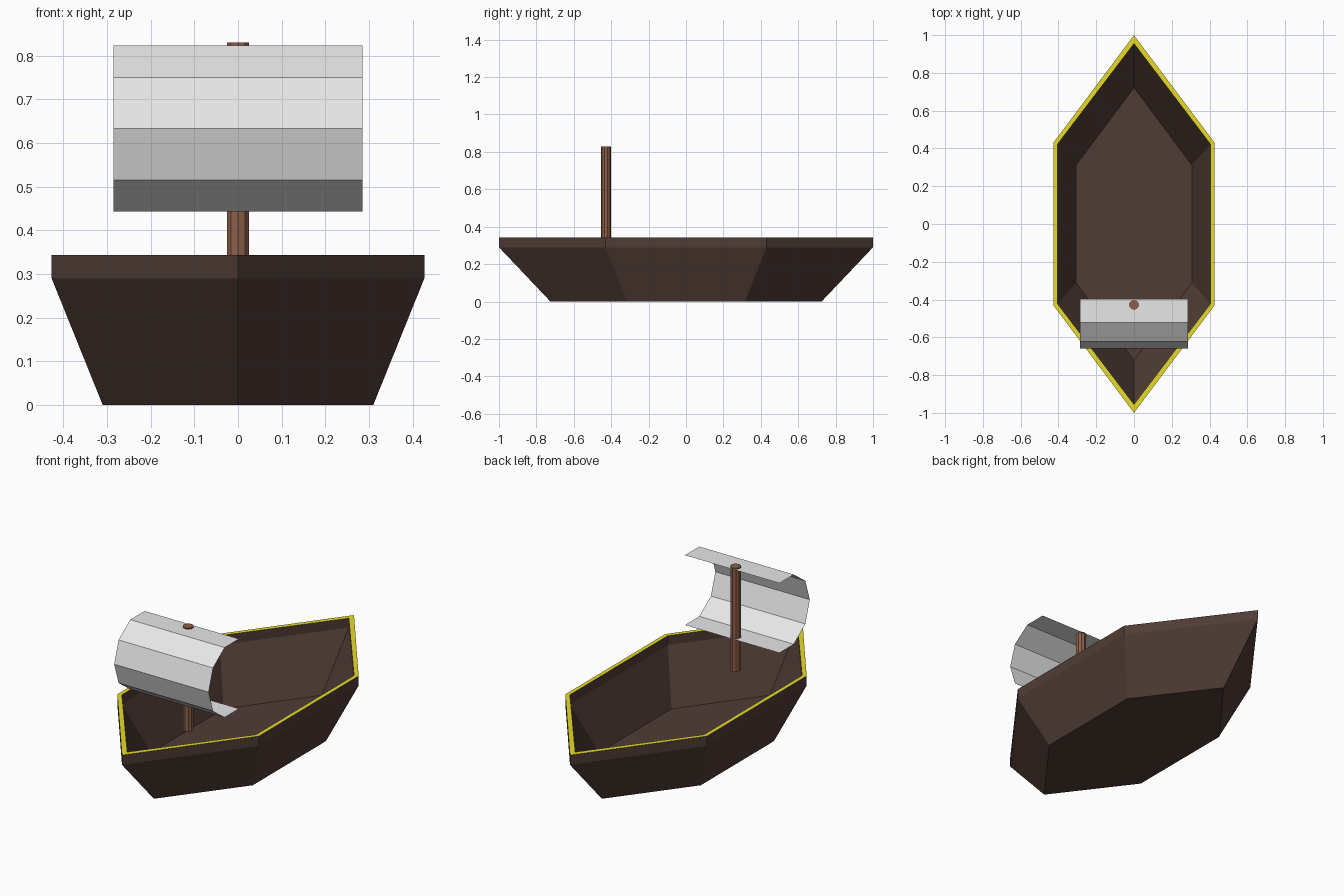
import bpy
import bmesh
import math

if "Cube" in bpy.data.objects:
    bpy.data.objects.remove(bpy.data.objects["Cube"])


def material(name, rgb):
    m = bpy.data.materials.new(name)
    m.diffuse_color = (*rgb, 1)
    m.use_nodes = True
    m.node_tree.nodes["Principled BSDF"].inputs["Base Color"].default_value = m.diffuse_color
    return m


dark_wood = material("dark wood", (0.08, 0.046, 0.036))
rim_yellow = material("rim yellow", (0.8, 0.71, 0.024))
mast_wood = material("mast wood", (0.27, 0.115, 0.068))
sail_white = material("sail white", (0.8, 0.8, 0.8))


def finish(bm, name, mats, recalc=True):
    if recalc:
        bmesh.ops.recalc_face_normals(bm, faces=bm.faces)
    me = bpy.data.meshes.new(name)
    bm.to_mesh(me)
    bm.free()
    ob = bpy.data.objects.new(name, me)
    for m in mats:
        me.materials.append(m)
    bpy.context.collection.objects.link(ob)
    return ob


# Hull: six-sided rings from the outer bottom, over the rim, to the inner floor
# each ring: half width, half length of straight side, tip distance, height
RINGS = [
    (0.31, 0.315, 0.725, 0.0),
    (0.427, 0.43, 1.0, 0.29),
    (0.427, 0.43, 1.0, 0.343),
    (0.405, 0.422, 0.955, 0.343),
    (0.405, 0.422, 0.955, 0.292),
    (0.306, 0.312, 0.722, 0.012),
]
bm = bmesh.new()
rings = []
for w, l, t, z in RINGS:
    outline = [(0, -t), (w, -l), (w, l), (0, t), (-w, l), (-w, -l)]
    rings.append([bm.verts.new((x, y, z)) for x, y in outline])
bm.faces.new(rings[0])
bm.faces.new(rings[-1])
for i, (a, b) in enumerate(zip(rings, rings[1:])):
    for k in range(6):
        n = (k + 1) % 6
        f = bm.faces.new((a[k], a[n], b[n], b[k]))
        f.material_index = 1 if i == 2 else 0  # flat top of the rim
finish(bm, "hull", [dark_wood, rim_yellow])

# Mast: ten-sided pole
bpy.ops.mesh.primitive_cylinder_add(vertices=10, radius=0.027, depth=0.567,
                                    location=(0, -0.428, 0.5465))
mast = bpy.context.object
mast.name = "mast"
mast.data.materials.append(mast_wood)

# Sail: thin sheet bent along six sides of a regular decagon
R, CY, CZ, HALF = 0.2, -0.46, 0.633, 0.285
bm = bmesh.new()
rows = []
for i in range(-3, 4):
    a = math.radians(36 * i)
    y, z = CY - R * math.cos(a), CZ + R * math.sin(a)
    rows.append([bm.verts.new((s * HALF, y, z)) for s in (-1, 1)])
for a, b in zip(rows, rows[1:]):
    bm.faces.new((a[0], a[1], b[1], b[0]))
finish(bm, "sail", [sail_white], recalc=False)
